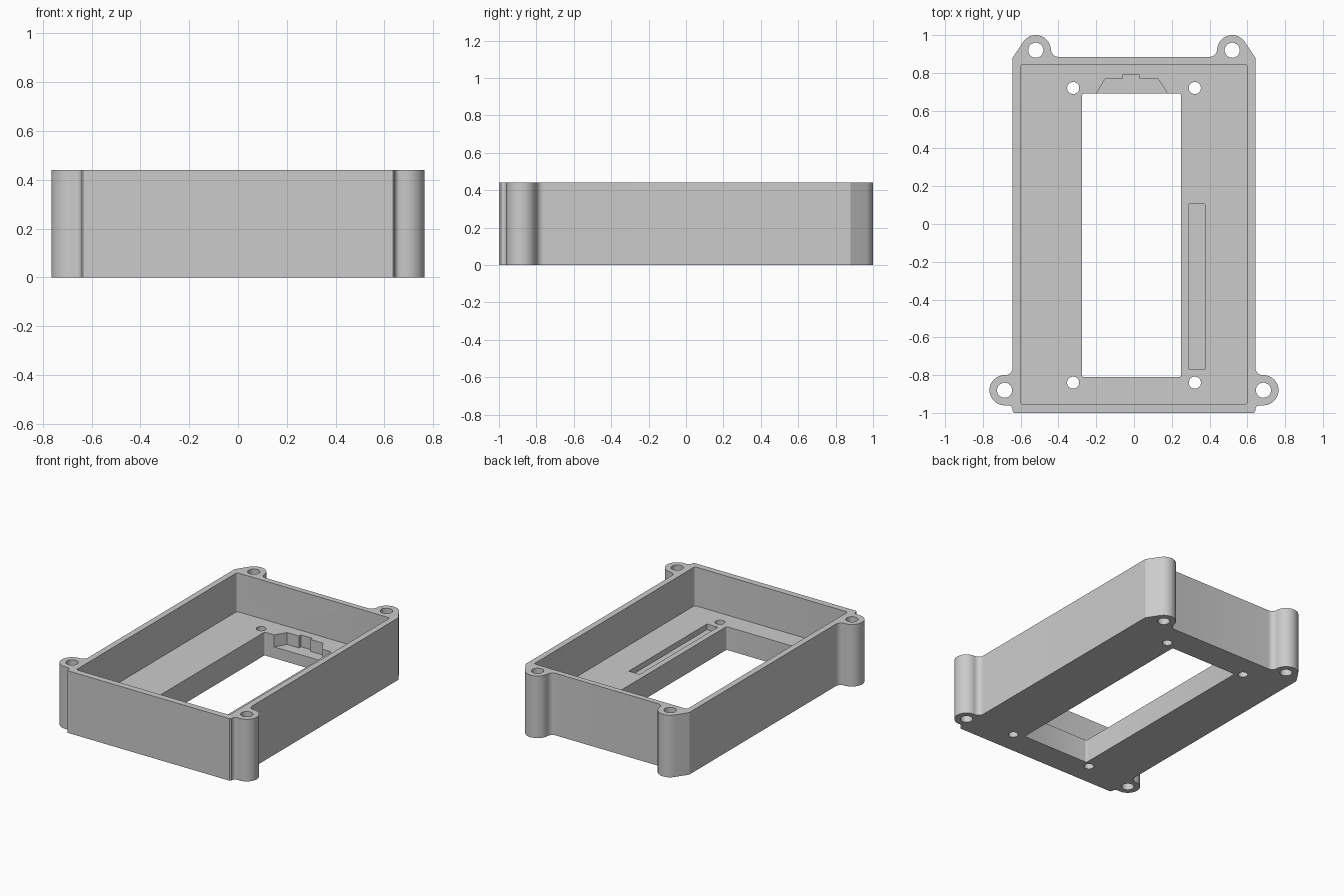
import bpy, bmesh
from math import cos, sin, radians

cube = bpy.data.objects.get("Cube")
if cube:
    bpy.data.objects.remove(cube, do_unlink=True)

HEIGHT, FLOOR = 0.44, 0.165

grey = bpy.data.materials.new("plain grey")
grey.use_nodes = True
colour = (0.6, 0.6, 0.6, 1)
grey.diffuse_color = colour
grey.node_tree.nodes["Principled BSDF"].inputs["Base Color"].default_value = colour


def arc(x, y, r, start, end, steps=8):
    angles = [radians(start + (end - start) * i / steps) for i in range(steps + 1)]
    return [(x + r * cos(a), y + r * sin(a)) for a in angles]


def circle(x, y, r, sides=40):
    return arc(x, y, r, 0, 360, sides)[:-1]


def rounded_box(x0, x1, y0, y1, r):
    return (arc(x1 - r, y1 - r, r, 0, 90, 4) + arc(x0 + r, y1 - r, r, 90, 180, 4)
            + arc(x0 + r, y0 + r, r, 180, 270, 4) + arc(x1 - r, y0 + r, r, 270, 360, 4))


def prism(name, outline, z0, z1):
    bm = bmesh.new()
    face = bm.faces.new([bm.verts.new((x, y, z0)) for x, y in outline])
    top = bmesh.ops.extrude_face_region(bm, geom=[face])["geom"]
    verts = [v for v in top if isinstance(v, bmesh.types.BMVert)]
    bmesh.ops.translate(bm, verts=verts, vec=(0, 0, z1 - z0))
    bmesh.ops.recalc_face_normals(bm, faces=bm.faces)
    mesh = bpy.data.meshes.new(name)
    bm.to_mesh(mesh)
    bm.free()
    mesh.materials.append(grey)
    obj = bpy.data.objects.new(name, mesh)
    bpy.context.collection.objects.link(obj)
    return obj


# Outer wall with four screw lugs, mirrored from one half
half = (arc(0.40, 0.925, 0.04, -90, 0)
        + arc(0.52, 0.92, 0.08, 180, 35, 20)
        + [(0.6425, 0.88)]
        + arc(0.6825, -0.76, 0.04, 180, 270)
        + arc(0.685, -0.88, 0.08, 90, -90, 24)
        + arc(0.665, -0.9825, 0.0225, 90, 180, 5)
        + [(0.6425, -0.99), (0.635, -1.0)])
outline = half + [(-x, y) for x, y in reversed(half)]
case = prism("open_case", outline, 0, HEIGHT)

# Cavity, window and the shallow slot in the floor
over = HEIGHT + 0.1
cutters = [
    prism("cavity_cutter", rounded_box(-0.6, 0.6, -0.955, 0.845, 0.015), FLOOR, over),
    prism("window_cutter", rounded_box(-0.275, 0.25, -0.81, 0.69, 0.01), -0.1, over),
    prism("slot_cutter", rounded_box(0.29, 0.375, -0.77, 0.105, 0.003), FLOOR - 0.04, over),
]

# Stepped connector recess behind the window
recess = [(-0.205, 0.68), (-0.2, 0.69), (-0.152, 0.768), (-0.06, 0.768), (-0.06, 0.79),
          (0.03, 0.79), (0.03, 0.768), (0.128, 0.768), (0.178, 0.69), (0.185, 0.68)]
cutters.append(prism("recess_cutter", recess, FLOOR - 0.085, over))

# Lug holes and floor screw holes
for side in (-1, 1):
    for x, y, r in ((0.52, 0.92, 0.04), (0.685, -0.88, 0.04),
                    (0.322, 0.72, 0.032), (0.322, -0.84, 0.032)):
        cutters.append(prism("hole_cutter", circle(side * x, y, r), -0.1, over))

bpy.ops.object.select_all(action="DESELECT")
bpy.context.view_layer.objects.active = case
case.select_set(True)
for cutter in cutters:
    cutter.hide_render = True
    cut = case.modifiers.new("cut", "BOOLEAN")
    cut.operation, cut.solver, cut.object = "DIFFERENCE", "EXACT", cutter
    bpy.ops.object.modifier_apply(modifier=cut.name)
    bpy.data.objects.remove(cutter, do_unlink=True)

bpy.ops.object.shade_smooth_by_angle(angle=radians(30))
